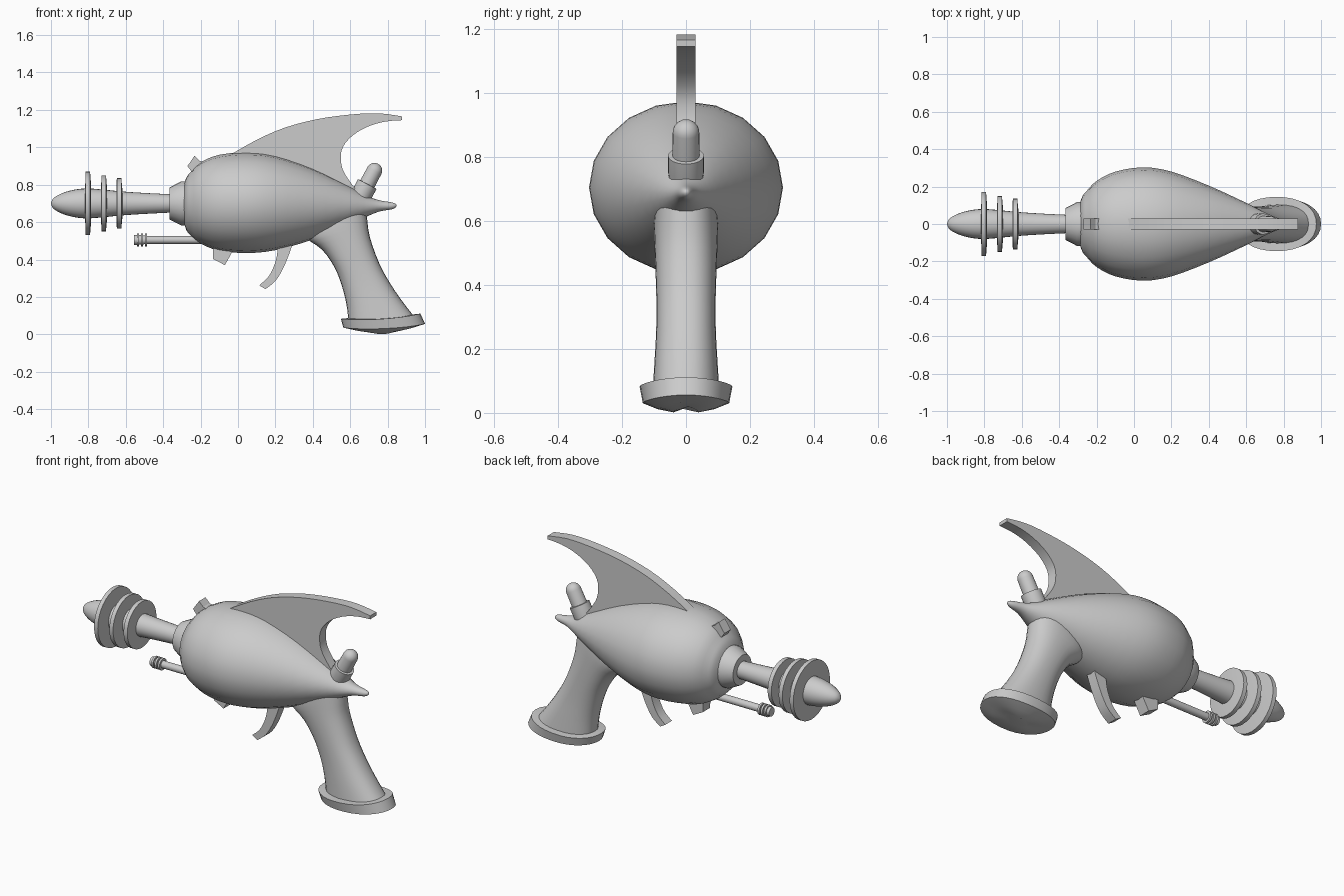
import bpy, bmesh, math

if "Cube" in bpy.data.objects:
    bpy.data.objects.remove(bpy.data.objects["Cube"])


def finish(name, bm, angle=35):
    bmesh.ops.recalc_face_normals(bm, faces=bm.faces)
    me = bpy.data.meshes.new(name)
    bm.to_mesh(me)
    bm.free()
    ob = bpy.data.objects.new(name, me)
    bpy.context.collection.objects.link(ob)
    bpy.ops.object.select_all(action='DESELECT')
    ob.select_set(True)
    bpy.context.view_layer.objects.active = ob
    if angle:
        bpy.ops.object.shade_smooth_by_angle(angle=math.radians(angle))
    return ob


def refine(rows, k=3):
    """Catmull-Rom interpolation of a list of number tuples."""
    out = []
    for i in range(len(rows) - 1):
        a, b, c, d = (rows[max(i - 1, 0)], rows[i], rows[i + 1],
                      rows[min(i + 2, len(rows) - 1)])
        for j in range(k):
            t = j / k
            out.append(tuple(0.5 * (2 * q + (r - p) * t + (2 * p - 5 * q + 4 * r - s) * t * t
                                    + (3 * q - p - 3 * r + s) * t ** 3)
                             for p, q, r, s in zip(a, b, c, d)))
    return out + [rows[-1]]


def loft(name, sections, sides=24, power=2.0, sag=0.0, angle=35):
    """Oval rings; each section is (x0, z0, x1, z1, half width in y)."""
    bm = bmesh.new()
    rings = []
    for x0, z0, x1, z1, w in sections:
        ring = []
        for i in range(sides):
            a = 2 * math.pi * i / sides
            c, s = [math.copysign(abs(v) ** (2 / power), v) for v in (math.cos(a), math.sin(a))]
            ring.append(bm.verts.new(((x0 + x1) / 2 + (x1 - x0) / 2 * c, w * s,
                                      (z0 + z1) / 2 + (z1 - z0) / 2 * c - sag * s * s)))
        rings.append(ring)
    for r, q in zip(rings, rings[1:]):
        for i in range(sides):
            j = (i + 1) % sides
            bm.faces.new((r[i], r[j], q[j], q[i]))
    bm.faces.new(rings[0])
    bm.faces.new(rings[-1])
    return finish(name, bm, angle)


def lathe(name, profile, origin=(0, 0.7), d=(1, 0), sides=24):
    """Revolve (distance, radius) points round an axis in the xz plane."""
    ox, oz = origin
    secs = []
    for t, r in profile:
        x, z = ox + d[0] * t, oz + d[1] * t
        secs.append((x + d[1] * r, z - d[0] * r, x - d[1] * r, z + d[0] * r, r))
    return loft(name, secs, sides)


def plate(name, outline, half, angle=30):
    """Flat side profile in xz, extruded across y."""
    bm = bmesh.new()
    f = bm.faces.new([bm.verts.new((x, -half, z)) for x, z in outline])
    ext = bmesh.ops.extrude_face_region(bm, geom=[f])
    bmesh.ops.translate(bm, vec=(0, 2 * half, 0),
                        verts=[v for v in ext['geom'] if isinstance(v, bmesh.types.BMVert)])
    return finish(name, bm, angle)


# Teardrop body: x, bottom z, top z, half width
body = [(-.29, .60, .80, .11), (-.275, .555, .84, .15), (-.25, .525, .872, .18),
        (-.2, .485, .92, .23), (-.1, .447, .96, .28), (.05, .435, .973, .303),
        (.2, .45, .955, .28), (.4, .507, .887, .205), (.6, .59, .79, .113),
        (.7, .635, .737, .062), (.76, .658, .716, .035), (.82, .668, .706, .02),
        (.842, .678, .699, .011), (.848, .687, .692, .003)]
loft("body", refine([(x, b, x, t, w) for x, b, t, w in body]), sides=20)

# Barrel with bullet nose, collar and three discs
lathe("barrel", refine([(-1, .002), (-.99, .024), (-.965, .043), (-.92, .062), (-.86, .076),
                        (-.8, .08), (-.72, .074), (-.62, .064), (-.5, .056), (-.34, .048)]))
lathe("collar", [(-.365, .05), (-.365, .086), (-.305, .117), (-.27, .117)])
for i, (x, r) in enumerate([(-.803, .17), (-.718, .15), (-.636, .135)]):
    lathe(f"barrel_disc_{i + 1}", [(x - .008, .05), (x - .014, r * .55), (x - .012, r),
                                   (x + .012, r), (x + .018, r * .55), (x + .018, .05)], sides=32)

# Thin lower barrel with ringed tip
lathe("lower_barrel", [(-.53, .021), (-.12, .021)], (0, .505), sides=16)
lathe("lower_barrel_tip", [(-.557, .015), (-.557, .026), (-.53, .026), (-.49, .022)],
      (0, .505), sides=16)
for i in range(3):
    x = -.54 + .021 * i
    lathe(f"tip_ring_{i + 1}", [(x, .02), (x, .034), (x + .012, .034), (x + .012, .02)],
          (0, .505), sides=16)

# Flat parts: tail fin, sight, lower block, trigger
fin_top = refine([(-.05, .955), (.1, 1.04), (.25, 1.105), (.42, 1.15), (.6, 1.175),
                  (.75, 1.182), (.878, 1.165)])
fin_rear = refine([(.878, 1.145), (.79, 1.138), (.7, 1.113), (.615, 1.065), (.56, 1.0),
                   (.55, .93), (.57, .86), (.64, .76)])
plate("tail_fin", fin_top + fin_rear + [(.6, .72), (.3, .85), (0, .9)], .029)
plate("front_sight", [(-.27, .9), (-.232, .955), (-.205, .928), (-.165, .915), (-.18, .86),
                      (-.235, .85)], .03, 0)
plate("lower_block", [(-.135, .5), (-.133, .403), (-.07, .37), (-.02, .46), (-.02, .5)], .034, 0)
plate("trigger", refine([(.215, .49), (.208, .42), (.19, .36), (.16, .305), (.113, .262)])
      + refine([(.147, .242), (.2, .285), (.24, .35), (.27, .42), (.295, .49)]), .03)

# Rear knob
lean = (.47, .883)
lathe("knob_base", [(-.04, .05), (.01, .056), (.066, .056), (.068, .03)], (.66, .745), lean)
dome = [(.148 + .041 * math.sin(a), .041 * math.cos(a) + .0005)
        for a in [math.pi / 2 * i / 6 for i in range(7)]]
lathe("knob", [(.03, .043)] + dome, (.66, .745), lean)

# Curved grip and butt cap
grip = [(.36, .55, .68, .69, .098), (.37, .51, .69, .62, .1), (.45, .452, .705, .52, .097),
        (.515, .36, .755, .38, .093), (.555, .26, .815, .27, .093), (.58, .16, .88, .175, .098),
        (.592, .06, .95, .085, .104)]
loft("grip", refine(grip), sides=28, power=2.3)
loft("butt_cap", [(.6, .088, .93, .106, .11), (.55, .083, .975, .111, .145),
                  (.563, .036, 1.0, .056, .135), (.63, .021, .93, .034, .09),
                  (.71, .013, .85, .021, .04)], sides=32, power=2.2, sag=.015, angle=30)
